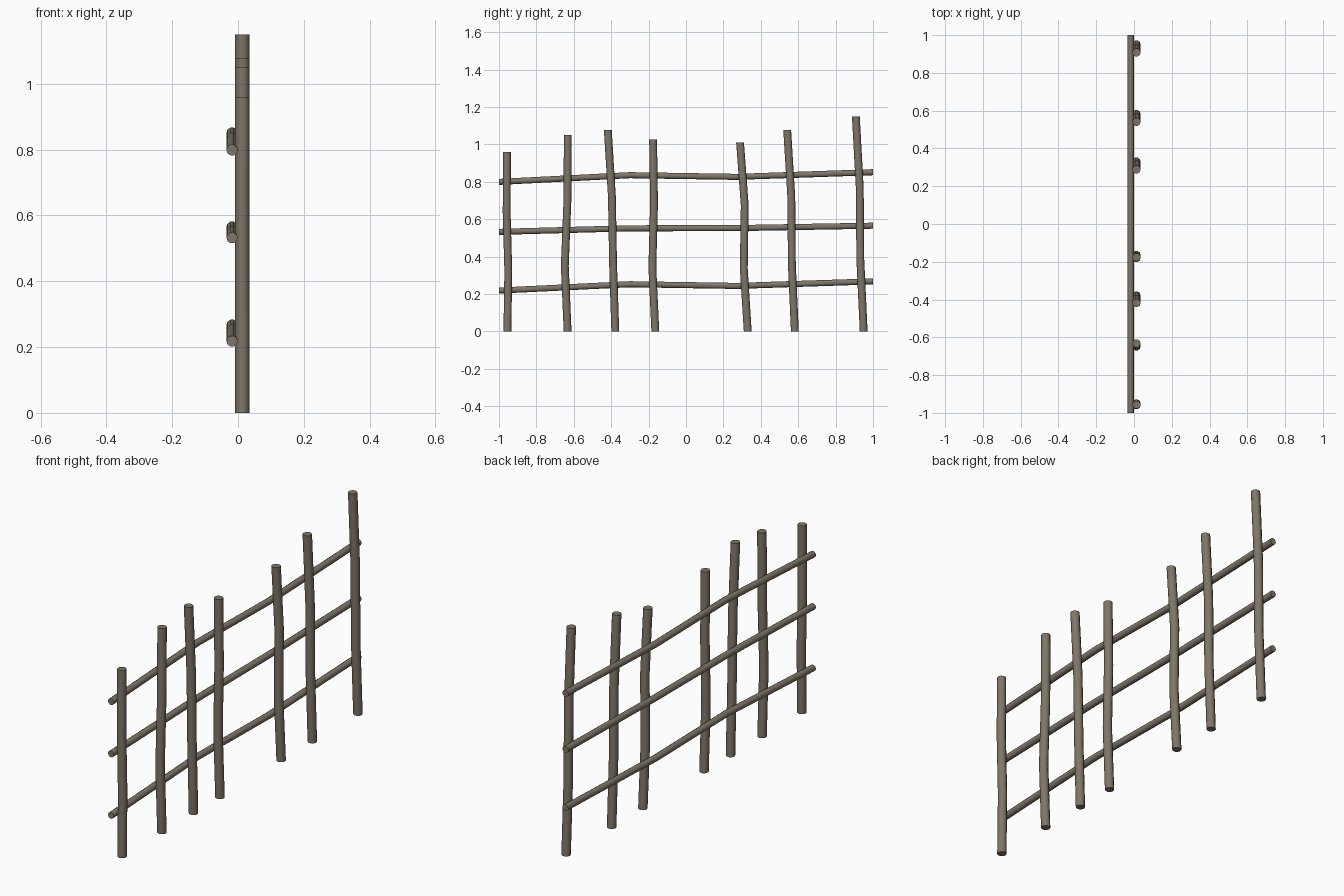
import bpy, bmesh, math

if "Cube" in bpy.data.objects:
    bpy.data.objects.remove(bpy.data.objects["Cube"])

wood = bpy.data.materials.new("weathered wood")
wood.diffuse_color = (0.215, 0.182, 0.138, 1)
wood.use_nodes = True
wood.node_tree.nodes["Principled BSDF"].inputs["Base Color"].default_value = wood.diffuse_color
SIDES = 10


def stick(name, path, radius, upright):
    """Slightly crooked round stick through (x, y, z) points, flat cut ends."""
    bm = bmesh.new()
    rings = []
    for x, y, z in path:
        ring = []
        for i in range(SIDES):
            a = 2 * math.pi * i / SIDES
            u, v = radius * math.cos(a), radius * math.sin(a)
            ring.append(bm.verts.new((x + u, y + v, z) if upright else (x + u, y, z + v)))
        rings.append(ring)
    for lo, hi in zip(rings, rings[1:]):
        for i in range(SIDES):
            j = (i + 1) % SIDES
            bm.faces.new((lo[i], lo[j], hi[j], hi[i])).smooth = True
    bm.faces.new(rings[0])
    bm.faces.new(rings[-1])
    bmesh.ops.recalc_face_normals(bm, faces=bm.faces)
    # keep the rims of the cut ends sharp
    for e in bm.edges:
        if any(len(f.verts) > 4 for f in e.link_faces):
            e.smooth = False
    me = bpy.data.meshes.new(name)
    bm.to_mesh(me)
    bm.free()
    me.materials.append(wood)
    ob = bpy.data.objects.new(name, me)
    bpy.context.collection.objects.link(ob)


# Upright pickets: height, then y at bottom, one third, two thirds and top
pickets = [
    (0.96, -0.955, -0.950, -0.959, -0.957),
    (1.05, -0.633, -0.648, -0.634, -0.632),
    (1.077, -0.378, -0.390, -0.396, -0.418),
    (1.025, -0.164, -0.180, -0.171, -0.176),
    (1.01, 0.330, 0.309, 0.314, 0.289),
    (1.077, 0.582, 0.566, 0.563, 0.541),
    (1.15, 0.950, 0.932, 0.929, 0.908),
]
for n, (h, *ys) in enumerate(pickets):
    stick(f"picket_{n + 1}", [(0.013, y, h * k / 3) for k, y in enumerate(ys)], 0.022, True)

# Horizontal rails behind the pickets: z at four stations along y
rails = [
    ("bottom_rail", (0.218, 0.252, 0.243, 0.267)),
    ("middle_rail", (0.532, 0.551, 0.552, 0.565)),
    ("top_rail", (0.799, 0.835, 0.826, 0.851)),
]
for name, zs in rails:
    stick(name, [(-0.018, y, z) for y, z in zip((-1, -0.3, 0.27, 1), zs)], 0.017, False)
